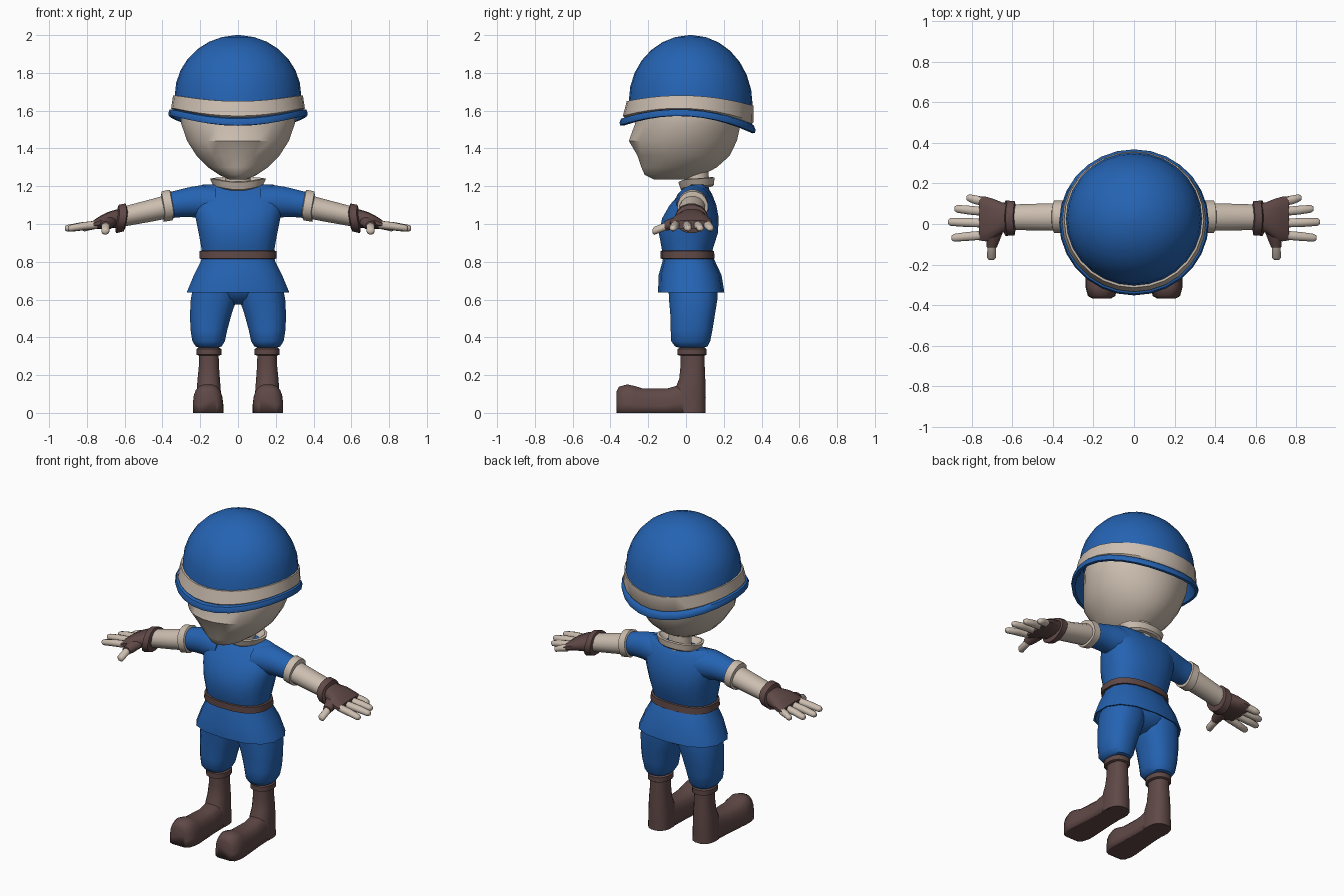
import bpy, bmesh, math


def material(name, rgb):
    m = bpy.data.materials.new(name)
    m.diffuse_color = (*rgb, 1)
    return m


BLUE = material("blue cloth", (0.018, 0.125, 0.45))
BEIGE = material("beige", (0.60, 0.51, 0.43))
BROWN = material("brown leather", (0.115, 0.066, 0.062))


def finish(bm, name, mats, angle=40):
    bmesh.ops.recalc_face_normals(bm, faces=bm.faces[:])
    me = bpy.data.meshes.new(name)
    bm.to_mesh(me)
    bm.free()
    for m in mats:
        me.materials.append(m)
    ob = bpy.data.objects.new(name, me)
    bpy.context.collection.objects.link(ob)
    bpy.ops.object.select_all(action='DESELECT')
    ob.select_set(True)
    bpy.context.view_layer.objects.active = ob
    bpy.ops.object.shade_smooth_by_angle(angle=math.radians(angle))
    return ob


def bridge(bm, rings, caps=True):
    n = len(rings[0])
    for a, b in zip(rings, rings[1:]):
        for i in range(n):
            j = (i + 1) % n
            bm.faces.new((a[i], a[j], b[j], b[i]))
    if caps:
        bm.faces.new(rings[0][::-1])
        bm.faces.new(rings[-1])


def loft(name, mat, axis, rows, n=16, power=2.0, mirror=False, lift=None, angle=40):
    """Rows are (position on axis, then min and max on each of the other two axes)."""
    bm = bmesh.new()
    others = [k for k in range(3) if k != axis]
    rings = []
    for pos, a0, a1, b0, b1 in rows:
        ring = []
        for i in range(n):
            t = 2 * math.pi * (i + 0.5) / n
            c, s = math.cos(t), math.sin(t)
            c = math.copysign(abs(c) ** (2 / power), c)
            s = math.copysign(abs(s) ** (2 / power), s)
            co = [0, 0, 0]
            co[axis] = pos + (lift(c, s) if lift else 0)
            co[others[0]] = (a0 + a1) / 2 + (a1 - a0) / 2 * c
            co[others[1]] = (b0 + b1) / 2 + (b1 - b0) / 2 * s
            ring.append(bm.verts.new(co))
        rings.append(ring)
    bridge(bm, rings)
    if mirror:
        dup = bmesh.ops.duplicate(bm, geom=bm.verts[:] + bm.edges[:] + bm.faces[:])
        for v in dup["geom"]:
            if isinstance(v, bmesh.types.BMVert):
                v.co.x *= -1
    return finish(bm, name, [mat], angle)


# Helmet: dome, band and rolled brim that dips at front and back
# profile: radius x, radius y, centre y, height, dip amount, colour of next strip
profile = []
for k in range(8):
    a = math.radians(88 - k * 88 / 7)
    profile.append((0.335 * math.cos(a), 0.328 * math.cos(a), 0.025,
                    1.68 + 0.32 * math.sin(a), 0.6 * (k / 7) ** 2, 0))
profile += [(0.344, 0.336, 0.022, 1.68, 0.6, 1), (0.354, 0.346, 0.012, 1.612, 0.8, 1),
            (0.345, 0.337, 0.012, 1.606, 0.85, 0), (0.362, 0.352, 0.008, 1.605, 0.95, 0),
            (0.369, 0.360, 0.008, 1.588, 1, 0), (0.366, 0.357, 0.008, 1.572, 1, 0),
            (0.348, 0.340, 0.010, 1.570, 1, 0), (0.325, 0.318, 0.015, 1.62, 0.8, 0),
            (0.31, 0.305, 0.02, 1.70, 0.6, 0)]
profile[7] = profile[7][:5] + (1,)
bm = bmesh.new()
rings = []
N = 28
for rx, ry, cy, z, dip, col in profile:
    ring = []
    for i in range(N):
        t = 2 * math.pi * i / N
        s = math.sin(t)
        ring.append(bm.verts.new((rx * math.cos(t), cy + ry * s,
                                  z - dip * (0.07 * s * s + 0.02 * s))))
    rings.append(ring)
bridge(bm, rings, caps=False)
bm.faces.ensure_lookup_table()
for f in bm.faces:
    f.material_index = profile[f.index // N if f.index >= 0 else 0][5]
for idx, f in enumerate(bm.faces):
    f.material_index = profile[idx // N][5]
bm.faces.new(rings[0][::-1])
bm.faces.new(rings[-1])
finish(bm, "helmet", [BLUE, BEIGE], 45)

# Head and neck
loft("head", BEIGE, 2, [
    (1.235, -0.045, 0.045, -0.17, 0.03), (1.26, -0.10, 0.10, -0.22, 0.09),
    (1.30, -0.16, 0.16, -0.238, 0.165), (1.36, -0.22, 0.22, -0.258, 0.232),
    (1.44, -0.272, 0.272, -0.305, 0.272), (1.53, -0.303, 0.303, -0.272, 0.292),
    (1.62, -0.31, 0.31, -0.265, 0.30), (1.70, -0.27, 0.27, -0.22, 0.26)], 24)
loft("neck", BEIGE, 2, [(1.15, -0.07, 0.07, 0.0, 0.125), (1.30, -0.065, 0.065, -0.005, 0.12)])

# Flared collar with a front notch
loft("collar", BEIGE, 2, [
    (1.19, -0.115, 0.115, -0.015, 0.14), (1.20, -0.132, 0.132, -0.03, 0.15),
    (1.238, -0.15, 0.15, -0.042, 0.152), (1.241, -0.135, 0.135, -0.03, 0.14),
    (1.20, -0.085, 0.085, 0.0, 0.12)], 16, 2.2,
    lift=lambda c, s: 0.008 * max(s, 0) - 0.018 * max(-s, 0) ** 4, angle=30)

# Tunic body, sleeves and skirt
loft("tunic_body", BLUE, 2, [
    (0.82, -0.19, 0.19, -0.12, 0.13), (0.88, -0.197, 0.197, -0.132, 0.147),
    (0.95, -0.21, 0.21, -0.145, 0.17), (1.03, -0.226, 0.226, -0.128, 0.175),
    (1.10, -0.24, 0.24, -0.088, 0.162), (1.16, -0.235, 0.235, -0.035, 0.138),
    (1.195, -0.215, 0.215, 0.0, 0.115), (1.208, -0.19, 0.19, 0.02, 0.10)], 20, 2.4)
loft("sleeves", BLUE, 0, [
    (0.12, -0.06, 0.14, 1.02, 1.20), (0.20, -0.05, 0.13, 1.03, 1.206),
    (0.25, -0.042, 0.117, 1.035, 1.198), (0.30, -0.038, 0.11, 1.035, 1.186),
    (0.355, -0.035, 0.106, 1.03, 1.172)], 16, mirror=True)
loft("tunic_skirt", BLUE, 2, [
    (0.84, -0.19, 0.19, -0.118, 0.135), (0.80, -0.202, 0.202, -0.125, 0.155),
    (0.73, -0.238, 0.238, -0.145, 0.188), (0.638, -0.277, 0.277, -0.148, 0.203),
    (0.64, -0.265, 0.265, -0.138, 0.193), (0.72, -0.225, 0.225, -0.125, 0.17)], 14, 2.5)
loft("belt", BROWN, 2, [
    (0.815, -0.195, 0.195, -0.125, 0.14), (0.817, -0.207, 0.207, -0.136, 0.153),
    (0.857, -0.205, 0.205, -0.136, 0.15), (0.86, -0.19, 0.19, -0.125, 0.14)], 20, 2.5)

# Breeches: hips and two puffed legs
loft("breeches_hips", BLUE, 2, [
    (0.575, -0.05, 0.05, -0.02, 0.09), (0.61, -0.15, 0.15, -0.07, 0.15),
    (0.66, -0.23, 0.23, -0.095, 0.17), (0.74, -0.21, 0.21, -0.10, 0.15)], 16, 2.3)
loft("breeches_legs", BLUE, 2, [
    (0.345, 0.105, 0.205, -0.04, 0.095), (0.352, 0.085, 0.225, -0.06, 0.115),
    (0.38, 0.068, 0.243, -0.08, 0.13), (0.44, 0.055, 0.253, -0.083, 0.142),
    (0.52, 0.033, 0.256, -0.085, 0.155), (0.60, 0.006, 0.252, -0.092, 0.168),
    (0.66, 0.0, 0.24, -0.095, 0.17)], 16, 2.4, mirror=True)

# Boots: cuff, shaft and foot with a bulging toe
loft("boot_cuffs", BROWN, 2, [
    (0.303, 0.10, 0.208, -0.035, 0.10), (0.308, 0.087, 0.222, -0.046, 0.11),
    (0.338, 0.087, 0.222, -0.046, 0.11), (0.345, 0.10, 0.21, -0.035, 0.10)], 16, 2.3, mirror=True)
loft("boot_shafts", BROWN, 2, [
    (0.0, 0.085, 0.225, -0.07, 0.105), (0.08, 0.088, 0.222, -0.07, 0.106),
    (0.13, 0.091, 0.219, -0.058, 0.105), (0.18, 0.095, 0.215, -0.037, 0.103),
    (0.25, 0.10, 0.208, -0.03, 0.10), (0.32, 0.102, 0.206, -0.03, 0.098)], 16, 2.4, mirror=True)
feet = loft("boot_feet", BROWN, 1, [
    (-0.368, 0.115, 0.205, -0.09, 0.115), (-0.355, 0.092, 0.228, -0.12, 0.14),
    (-0.31, 0.079, 0.24, -0.13, 0.152), (-0.27, 0.077, 0.24, -0.13, 0.143),
    (-0.23, 0.08, 0.236, -0.12, 0.131), (-0.10, 0.087, 0.225, -0.12, 0.13),
    (-0.03, 0.088, 0.222, -0.12, 0.15), (0.05, 0.095, 0.215, -0.12, 0.14)],
    20, 2.9, mirror=True, angle=50)
for v in feet.data.vertices:   # flat soles
    v.co.z = max(v.co.z, 0)

# Arms and rolled sleeve cuffs
loft("arms", BEIGE, 0, [
    (0.34, -0.035, 0.103, 1.035, 1.165), (0.45, -0.034, 0.102, 1.013, 1.135),
    (0.62, -0.03, 0.097, 0.983, 1.09)], 16, mirror=True)
cuffs = loft("sleeve_cuffs", BEIGE, 0, [
    (0.335, -0.03, 0.10, 1.035, 1.17), (0.34, -0.046, 0.117, 1.018, 1.183),
    (0.385, -0.046, 0.117, 1.010, 1.174), (0.39, -0.03, 0.10, 1.03, 1.155)], 16, mirror=True)
gcuffs = loft("glove_cuffs", BROWN, 0, [
    (0.582, -0.035, 0.10, 0.98, 1.09), (0.587, -0.058, 0.115, 0.96, 1.11),
    (0.625, -0.06, 0.117, 0.95, 1.103), (0.633, -0.045, 0.10, 0.965, 1.085)], 16, mirror=True)
for ob in (cuffs, gcuffs):     # lean the cuffs with the arm
    for v in ob.data.vertices:
        v.co.x += math.copysign(0.18 * (v.co.z - 1.06), v.co.x)

# Gloves, fingers and thumbs
loft("gloves", BROWN, 0, [
    (0.61, -0.035, 0.10, 0.975, 1.085), (0.65, -0.045, 0.108, 0.978, 1.075),
    (0.69, -0.07, 0.125, 0.978, 1.063), (0.73, -0.088, 0.137, 0.973, 1.042),
    (0.765, -0.083, 0.138, 0.973, 1.02)], 14, 2.4, mirror=True)
for name, y0, y1, tip in (("little", 0.112, 0.128, 0.825), ("ring", 0.062, 0.075, 0.885),
                          ("middle", 0.005, 0.01, 0.917), ("index", -0.055, -0.068, 0.90)):
    w = 0.023
    loft(name + "_fingers", BEIGE, 0, [
        (0.745, y0 - w, y0 + w, 0.975, 1.018),
        ((0.745 + tip) / 2, (y0 + y1) / 2 - w, (y0 + y1) / 2 + w, 0.967, 1.009),
        (tip - 0.012, y1 - 0.02, y1 + 0.02, 0.96, 0.995),
        (tip, y1 - 0.01, y1 + 0.01, 0.967, 0.988)], 10, mirror=True, angle=60)
loft("thumb_bases", BROWN, 1, [
    (-0.115, 0.675, 0.727, 0.965, 1.015), (-0.08, 0.66, 0.73, 0.968, 1.03),
    (-0.03, 0.64, 0.74, 0.98, 1.05)], 10, mirror=True)
loft("thumbs", BEIGE, 1, [
    (-0.178, 0.69, 0.715, 0.95, 0.972), (-0.168, 0.68, 0.725, 0.943, 0.985),
    (-0.10, 0.678, 0.724, 0.968, 1.012)], 10, mirror=True, angle=60)
